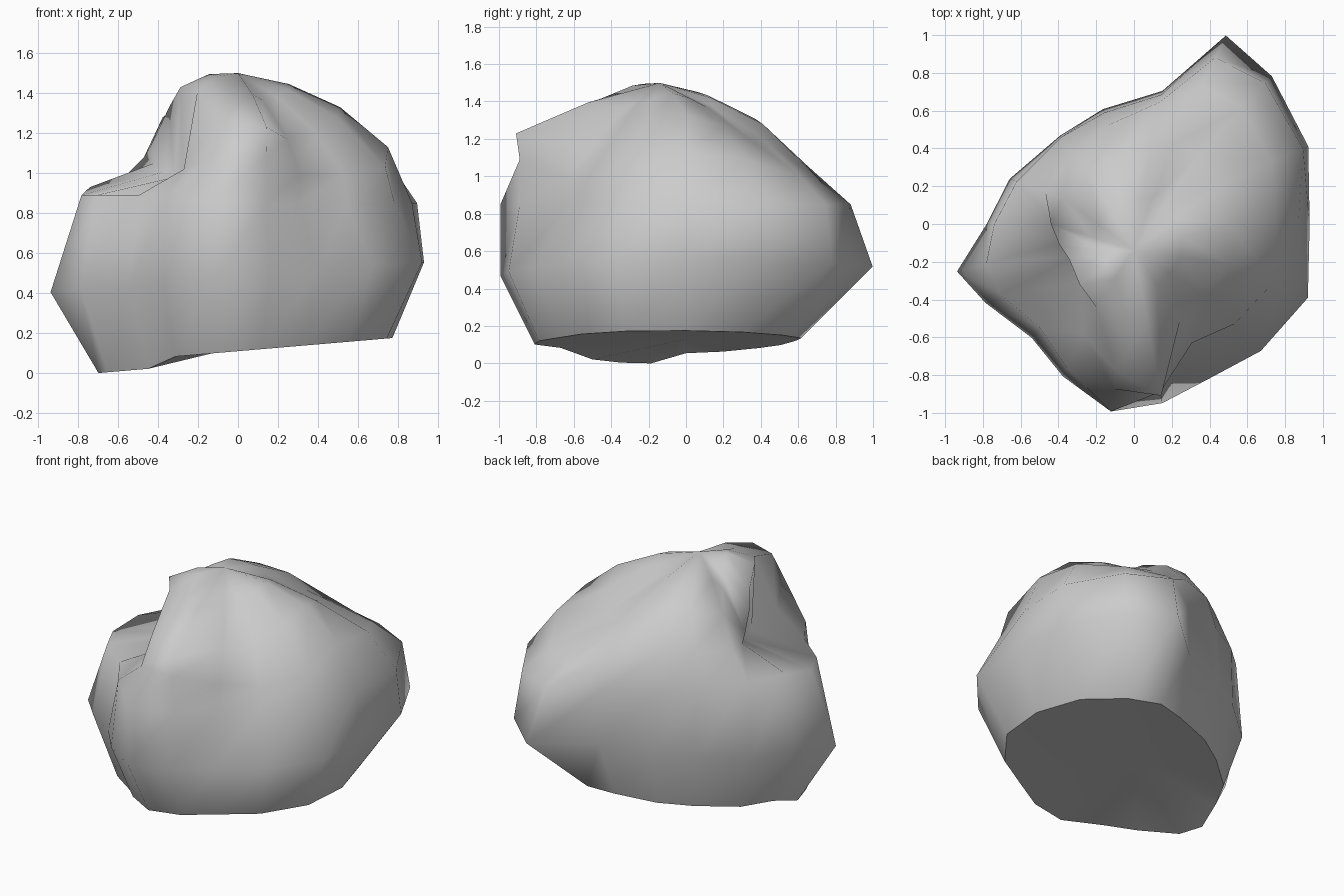
import bpy, bmesh
from math import sin, cos, radians

if "Cube" in bpy.data.objects:
    bpy.data.objects.remove(bpy.data.objects["Cube"])

# Profiles around the boulder:
# angle, belt radius, shoulder radius, upper radius, upper z, crown radius, crown z
profiles = [
    (0, .93, .87, .75, 1.12, .51, 1.32),
    (24, 1.01, .98, .80, 1.08, .48, 1.26),
    (47, 1.07, 1.02, .84, .99, .50, 1.17),
    (64, 1.11, .98, .82, .95, .46, 1.19),
    (78, .72, .70, .66, 1.05, .42, 1.27),
    (105, .63, .61, .54, 1.08, .38, 1.30),
    (130, .61, .60, .50, 1.10, .36, 1.33),
    (160, .70, .66, .50, 1.07, .40, 1.27),
    # notch on the left, under the overhanging crown
    (180, .78, .74, .42, 1.04, .44, 1.12),
    (195, .97, .81, .37, 1.00, .41, 1.21),
    (208, .89, .80, .36, .98, .39, 1.32),
    (228, .81, .74, .41, .98, .43, 1.42),
    (245, .89, .84, .64, 1.01, .48, 1.40),
    # front horn, then the brow and scoop to its right
    (263, 1.00, 1.00, .88, 1.08, .78, 1.26),
    (279, .96, .90, .90, 1.08, .92, 1.22),
    (296, .91, .69, .70, .98, .56, 1.16),
    (315, .95, .77, .75, .98, .54, 1.20),
    (337, 1.00, .85, .80, 1.02, .54, 1.27),
]
PEAK = (0, -.14, 1.49)

bm = bmesh.new()
rings = [[] for _ in range(6)]
for a, belt, shoulder, ur, uz, cr, cz in profiles:
    c, s = cos(radians(a)), sin(radians(a))
    base = min(.83 * belt, .74 - .08 * s + .04 * c)
    dip = .05 if 190 < a < 230 else 0
    lip = .08 if 150 < a < 190 else .04 if 190 < a < 250 else 0
    pts = [
        (base * c, base * s, .1 + .085 * base * c - dip),
        (belt * c, belt * s, .47 + .08 * belt * c),
        (shoulder * c, shoulder * s, .84 + lip),
        (ur * c, ur * s, uz),
        (cr * c, cr * s, cz),
        (.5 * cr * c + .5 * PEAK[0], .5 * cr * s + .5 * PEAK[1], .5 * (cz + PEAK[2]) + .03),
    ]
    for ring, p in zip(rings, pts):
        ring.append(bm.verts.new(p))

# Skin between rings
n = len(profiles)
for lo, hi in zip(rings, rings[1:]):
    for i in range(n):
        j = (i + 1) % n
        bm.faces.new((lo[i], lo[j], hi[j], hi[i]))

# Top fan and flat underside
top = bm.verts.new(PEAK)
under = bm.verts.new((0, 0, .12))
for i in range(n):
    j = (i + 1) % n
    bm.faces.new((rings[5][i], rings[5][j], top))
    bm.faces.new((rings[0][j], rings[0][i], under))

# Smooth stone with a crisp edge round the underside
for f in bm.faces:
    f.smooth = True
for i in range(n):
    bm.edges.get((rings[0][i], rings[0][(i + 1) % n])).smooth = False

# Rest the lowest corner on the ground
low = min(v.co.z for v in bm.verts)
for v in bm.verts:
    v.co.z -= low
bmesh.ops.recalc_face_normals(bm, faces=bm.faces)

mesh = bpy.data.meshes.new("boulder")
bm.to_mesh(mesh)
bm.free()
boulder = bpy.data.objects.new("boulder", mesh)
bpy.context.collection.objects.link(boulder)
